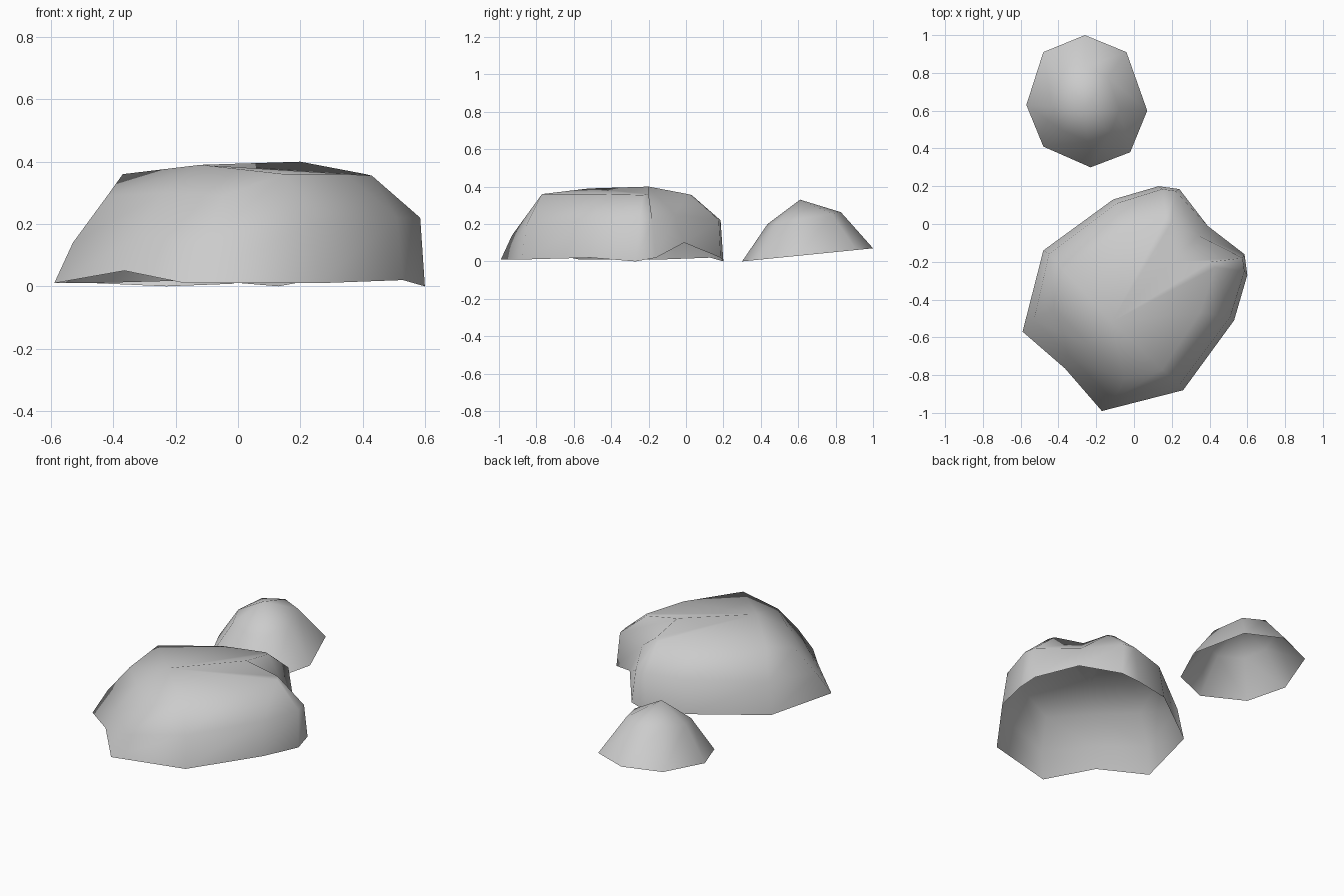
import bpy
import bmesh

default_cube = bpy.data.objects.get("Cube")
if default_cube:
    bpy.data.objects.remove(default_cube, do_unlink=True)


def make_material(name, colour):
    material = bpy.data.materials.new(name)
    material.use_nodes = True
    material.diffuse_color = colour
    shader = next(n for n in material.node_tree.nodes if n.type == "BSDF_PRINCIPLED")
    shader.inputs["Base Color"].default_value = colour
    shader.inputs["Roughness"].default_value = 0.9
    return material


def mirror_ring(half):
    """Close a half ring by reflecting it over the boulder's diagonal plane."""
    reflected = [(y + 0.4, x - 0.4, z) for x, y, z in half[1:-1]]
    return half + reflected[::-1]


def build_shell(name, rings, peak, material):
    """Loft rings from the ground up and close them at a peak; the base stays open."""
    mesh = bpy.data.meshes.new(name)
    bm = bmesh.new()
    loops = [[bm.verts.new(point) for point in ring] for ring in rings]
    count = len(loops[0])
    for lower, upper in zip(loops, loops[1:]):
        for i in range(count):
            j = (i + 1) % count
            bm.faces.new((lower[i], lower[j], upper[j], upper[i]))
    tip = bm.verts.new(peak)
    for i in range(count):
        bm.faces.new((loops[-1][i], loops[-1][(i + 1) % count], tip))
    for face in bm.faces:
        face.smooth = True
    bm.to_mesh(mesh)
    bm.free()
    mesh.materials.append(material)
    rock = bpy.data.objects.new(name, mesh)
    bpy.context.collection.objects.link(rock)
    return rock


stone = make_material("stone grey", (0.6, 0.6, 0.6, 1.0))

# Large boulder: half outlines at the ground, the flank and the shoulder
ground = [(-.365, -.765, .05), (-.17, -.99, .01), (.26, -.88, .01), (.53, -.51, .02),
          (.6, -.27, 0), (.585, -.16, .02), (.39, -.01, .1)]
flank = [(-.32, -.72, .16), (-.11, -.93, .14), (.24, -.85, .2), (.51, -.49, .22),
         (.585, -.25, .22), (.575, -.18, .22), (.34, -.06, .25)]
shoulder = [(-.24, -.64, .3), (-.05, -.82, .29), (.15, -.77, .36), (.35, -.47, .36),
            (.43, -.23, .355), (.41, -.2, .36), (.2, -.2, .4)]
build_shell("large_boulder", [mirror_ring(half) for half in (ground, flank, shoulder)],
            (-.12, -.52, .39), stone)

# Small boulder: tilted eight-sided outline that narrows to a peak
outline = [(-.23, .3), (-.02, .38), (.07, .6), (-.04, .91),
           (-.26, 1), (-.48, .91), (-.57, .63), (-.48, .41)]
peak_x, peak_y = -.26, .61
base = [(x, y, (y - .3) * .1) for x, y in outline]
crown = [(peak_x + (x - peak_x) * .56, peak_y + (y - peak_y) * .56, .2 + (y - .3) * .09)
         for x, y in outline]
build_shell("small_boulder", [base, crown], (peak_x, peak_y, .33), stone)
